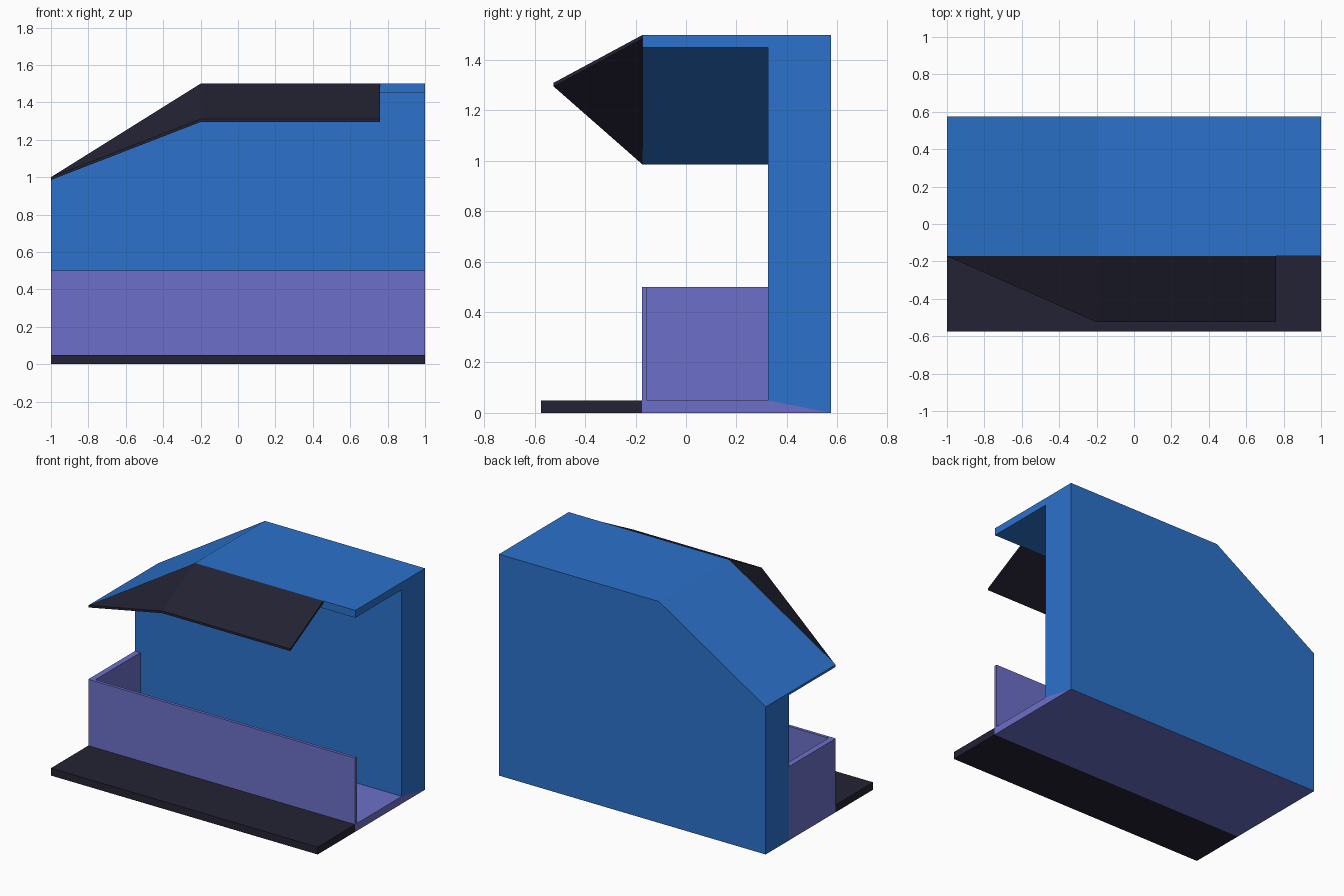
import bpy, bmesh
from mathutils import Vector

cube = bpy.data.objects.get("Cube")
if cube:
    bpy.data.objects.remove(cube, do_unlink=True)


def material(name, rgb):
    m = bpy.data.materials.new(name)
    m.use_nodes = True
    m.diffuse_color = (*rgb, 1)
    m.node_tree.nodes["Principled BSDF"].inputs["Base Color"].default_value = (*rgb, 1)
    return m


BLUE = material("blue", (0.025, 0.17, 0.60))
PURPLE = material("purple", (0.15, 0.162, 0.578))
DARK = material("dark navy", (0.017, 0.016, 0.033))


def extrude(name, faces, offset, *mats, tweak=None):
    """Solid made by extruding connected polygons along an offset."""
    bm = bmesh.new()
    for poly in faces:
        bm.faces.new([bm.verts.new(p) for p in poly])
    bmesh.ops.remove_doubles(bm, verts=bm.verts, dist=0.0001)
    base = bm.faces[:]
    ext = bmesh.ops.extrude_face_region(bm, geom=base, use_keep_orig=True)
    moved = [v for v in ext["geom"] if isinstance(v, bmesh.types.BMVert)]
    bmesh.ops.translate(bm, verts=moved, vec=Vector(offset))
    bmesh.ops.recalc_face_normals(bm, faces=bm.faces)
    if tweak:
        tweak(bm)
    me = bpy.data.meshes.new(name)
    bm.to_mesh(me)
    bm.free()
    for m in mats:
        me.materials.append(m)
    ob = bpy.data.objects.new(name, me)
    bpy.context.collection.objects.link(ob)
    return ob


def box(name, lo, hi, mat):
    (x0, y0, z0), (x1, y1, z1) = lo, hi
    poly = [(x0, y0, z0), (x1, y0, z0), (x1, y1, z0), (x0, y1, z0)]
    return extrude(name, [poly], (0, 0, z1 - z0), mat)


FRONT, INNER, BACK = -0.175, 0.325, 0.575   # depths of panel, wall face, wall back
ROOF_Y = -0.172
FLOOR, TOP, EAVE, BREAK = 0.05, 1.5, 1.0, -0.2

# front step and the purple counter box, open on its left end
box("front_step", (-1, -0.575, 0), (1, FRONT, FLOOR), DARK)
box("floor", (-1, FRONT, 0), (1, INNER, FLOOR), PURPLE)
box("counter_front", (-1, FRONT, FLOOR), (1, FRONT + 0.02, 0.5), PURPLE)
box("counter_end", (-1, FRONT + 0.02, FLOOR), (-0.96, INNER, 0.5), PURPLE)


# tapering floor under the wall, with a blue right end
def blue_end(bm):
    for f in bm.faces:
        if f.normal.x < -0.9:
            f.material_index = 1


extrude("floor_wedge", [[(-1, INNER, 0), (-1, BACK, 0), (-1, INNER, FLOOR)]],
        (2, 0, 0), PURPLE, BLUE, tweak=blue_end)


# thick back wall, its underside following the wedge
def raise_front_foot(bm):
    for v in bm.verts:
        if v.co.z < 0.01 and v.co.y < INNER + 0.01:
            v.co.z = FLOOR


wall = [(-1, 0), (1, 0), (1, TOP), (BREAK, TOP), (-1, EAVE)]
extrude("back_wall", [[(x, INNER, z) for x, z in wall]],
        (0, BACK - INNER, 0), BLUE, tweak=raise_front_foot)

# roof slab, thinning towards the low end
roof = [(1, TOP), (BREAK, TOP), (-1, EAVE), (-1, 0.985), (BREAK, 1.45), (1, 1.45)]
extrude("roof", [[(x, ROOF_Y, z) for x, z in roof]],
        (0, INNER - ROOF_Y, 0), BLUE)

# thin folded awning: a triangle and a sloping rectangle
tip, ridge_a, ridge_b = (-1, ROOF_Y, EAVE), (BREAK, ROOF_Y, TOP), (0.76, ROOF_Y, TOP)
lip_a, lip_b = (BREAK, -0.525, 1.31), (0.76, -0.525, 1.31)
extrude("awning", [[tip, lip_a, ridge_a], [ridge_a, lip_a, lip_b, ridge_b]],
        (0, 0, -0.015), DARK)
